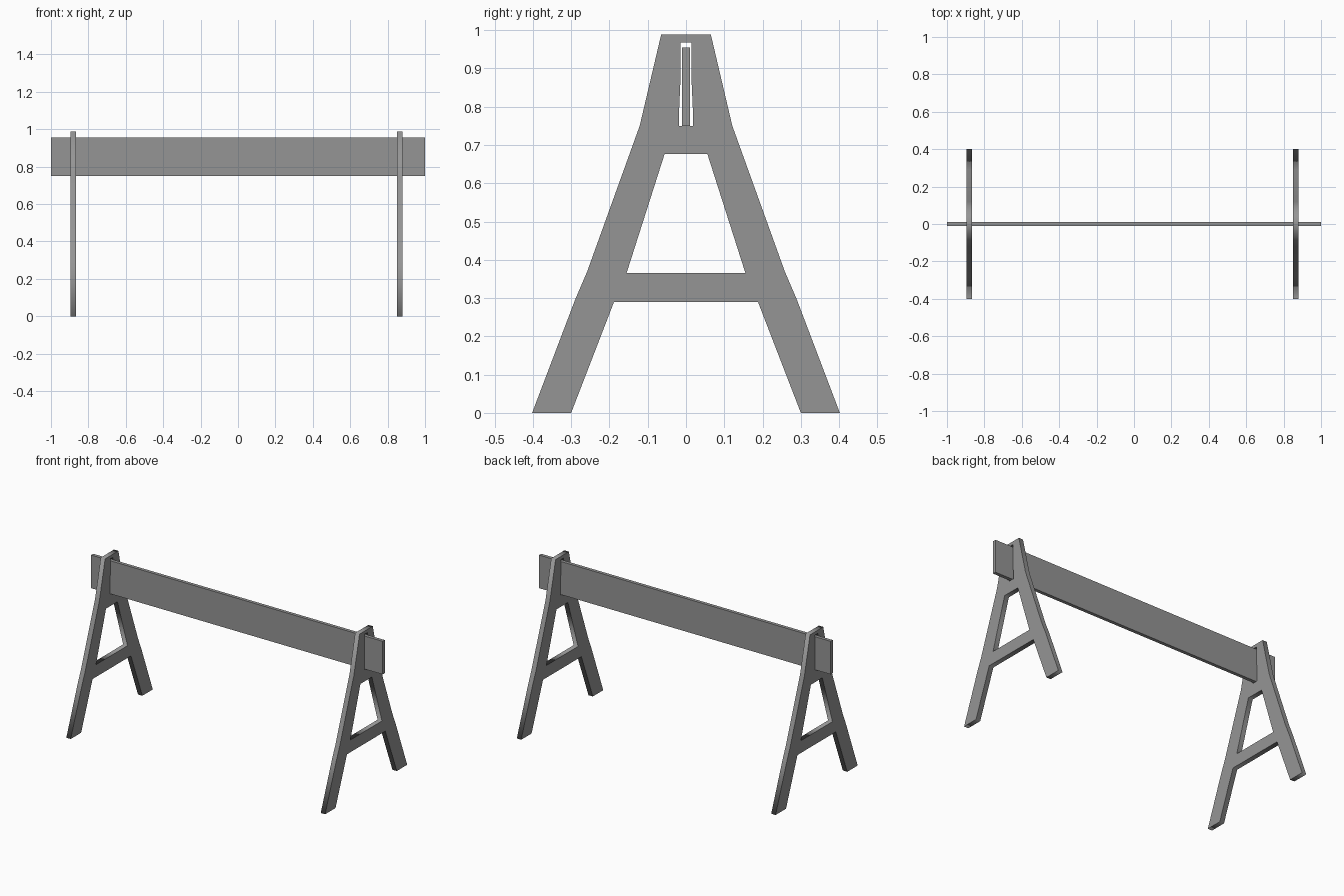
import bpy
import math

cube = bpy.data.objects.get("Cube")
if cube:
    bpy.data.objects.remove(cube, do_unlink=True)

# Single grey finish
grey = bpy.data.materials.new("grey")
grey.use_nodes = True
GREY = (0.3, 0.3, 0.3, 1)
grey.diffuse_color = GREY
grey.node_tree.nodes["Principled BSDF"].inputs["Base Color"].default_value = GREY


def mirrored(half):
    """Close a right-hand outline with its mirror image."""
    return half + [(-y, z) for y, z in reversed(half)]


def trestle(name, x, loops, thickness):
    """Extrude a flat outline with holes and stand it up across x."""
    curve = bpy.data.curves.new(name, "CURVE")
    curve.dimensions = "2D"
    curve.fill_mode = "BOTH"
    curve.extrude = thickness / 2
    for half in loops:
        points = mirrored(half)
        spline = curve.splines.new("POLY")
        spline.points.add(len(points) - 1)
        for point, (y, z) in zip(spline.points, points):
            point.co = (y, z, 0, 1)
        spline.use_cyclic_u = True
    obj = bpy.data.objects.new(name, curve)
    bpy.context.collection.objects.link(obj)
    obj.location.x = x
    obj.rotation_euler = (math.pi / 2, 0, math.pi / 2)
    bpy.ops.object.select_all(action="DESELECT")
    obj.select_set(True)
    bpy.context.view_layer.objects.active = obj
    bpy.ops.object.convert(target="MESH")
    obj = bpy.context.object
    obj.data.materials.clear()
    obj.data.materials.append(grey)


# A-shaped trestles: outline, window above the crossbar, slot for the board
outline = [(0.188, 0.29), (0.30, 0), (0.402, 0), (0.29, 0.295),
           (0.258, 0.37), (0.121, 0.75), (0.065, 0.988)]
window = [(0.155, 0.366), (0.056, 0.676)]
slot = [(0.018, 0.75), (0.018, 0.79), (0.014, 0.88), (0.014, 0.968)]
for name, x in (("right_trestle", -0.881), ("left_trestle", 0.864)):
    trestle(name, x, (outline, window, slot), 0.03)

# Long board resting in both slots
bpy.ops.mesh.primitive_cube_add(size=1, location=(0, 0, 0.8525))
board = bpy.context.object
board.name = "cross_board"
board.scale = (2, 0.021, 0.205)
bpy.ops.object.transform_apply(location=False, rotation=False, scale=True)
board.data.materials.append(grey)
